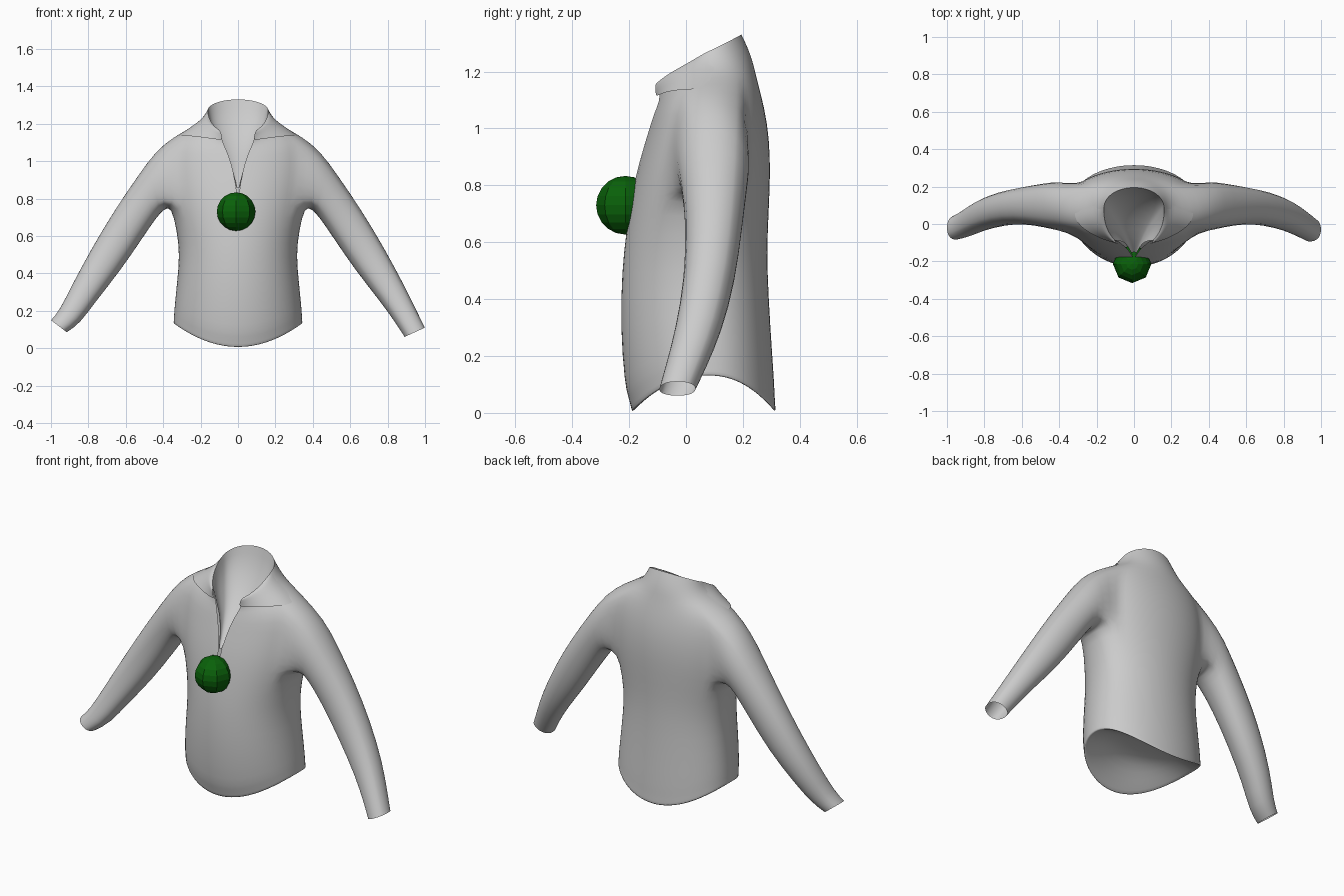
import bpy, bmesh, math
from mathutils import Vector

if "Cube" in bpy.data.objects:
    bpy.data.objects.remove(bpy.data.objects["Cube"])

N = 40  # columns round the body, starting and ending at the front seam


def material(name, rgb):
    m = bpy.data.materials.new(name)
    m.diffuse_color = (*rgb, 1)
    m.use_nodes = True
    m.node_tree.nodes["Principled BSDF"].inputs["Base Color"].default_value = m.diffuse_color
    return m


grey = material("grey_cloth", (0.6, 0.6, 0.6))
green = material("dark_green", (0.003, 0.12, 0.003))


def ring(bm, a, yf, yb, zf, zs, zb, gap, power=2, yc=0.08):
    """Oval row: half width, front/back y, front/side/back z, half gap at the front."""
    d = math.asin(gap / a)
    row = []
    for j in range(N + 1):
        p = d + (2 * math.pi - 2 * d) * j / N
        c = math.cos(p)
        ye, ze = (yf, zf) if c > 0 else (yb, zb)
        row.append(bm.verts.new((a * math.sin(p),
                                 yc + (ye - yc) * abs(c) ** 0.92,
                                 zs + (ze - zs) * abs(c) ** power)))
    return row


def skin(bm, rows, columns=range(N)):
    for low, high in zip(rows, rows[1:]):
        for j in columns:
            bm.faces.new((low[j], low[j + 1], high[j + 1], high[j]))


def finish(bm, name, mat, smooth=True):
    bmesh.ops.remove_doubles(bm, verts=bm.verts[:], dist=0.0005)
    loose = [v for v in bm.verts if not v.link_faces]
    bmesh.ops.delete(bm, geom=loose, context='VERTS')
    bmesh.ops.recalc_face_normals(bm, faces=bm.faces[:])
    for f in bm.faces:
        f.smooth = smooth
    me = bpy.data.meshes.new(name)
    bm.to_mesh(me)
    bm.free()
    me.materials.append(mat)
    ob = bpy.data.objects.new(name, me)
    bpy.context.collection.objects.link(ob)
    if smooth:
        s = ob.modifiers.new("soften", 'SUBSURF')
        s.levels = s.render_levels = 1
    return ob


# Shirt body, from the curved hem up to the standing collar, slit at the front
collar_rows = [
    (.25, -.1, .245, 1.09, 1.18, 1.19, .08),
    (.205, -.112, .235, 1.105, 1.215, 1.235, .088),
    (.178, -.122, .217, 1.122, 1.245, 1.285, .095, 1.4),
    (.162, -.132, .195, 1.137, 1.272, 1.33, .098, 1),
]
body_rows = [
    (.346, -.19, .316, 0, .13, 0, 0),
    (.345, -.194, .315, .02, .145, .02, 0),
    (.343, -.205, .312, .06, .175, .06, 0),
    (.341, -.216, .311, .1, .21, .1, 0),
    (.328, -.232, .297, .3, .34, .3, 0),
    (.312, -.226, .286, .5, .5, .5, 0),
    (.328, -.212, .287, .63, .63, .63, 0),
    (.358, -.19, .295, .77, .76, .78, 0),
    (.375, -.165, .297, .88, .87, .9, .012),
    (.375, -.132, .287, .99, 1.01, 1.02, .035),
    (.345, -.115, .264, 1.05, 1.13, 1.12, .06),
] + collar_rows
bm = bmesh.new()
rows = [ring(bm, *r) for r in body_rows]
ARM_LOW, ARM_TOP = 7, 10
holes = [(6, 14), (N - 14, N - 6)]
arm_columns = {j for lo, hi in holes for j in range(lo, hi)}
skin(bm, rows[:ARM_LOW + 1])
skin(bm, rows[ARM_LOW:ARM_TOP + 1], [j for j in range(N) if j not in arm_columns])
skin(bm, rows[ARM_TOP:])

# Shallow dome closing the body inside the hem
centre = Vector((0, .065, .17))
dome = [rows[0]]
for s in (.95, .8, .55, .28):
    dome.append([])
    for v in rows[0]:
        p = centre.lerp(v.co, s)
        p.z = v.co.z + (centre.z - v.co.z) * min(1, 1.9 * (1 - s))
        dome[-1].append(bm.verts.new(p))
skin(bm, dome)
tip = bm.verts.new(centre)
for j in range(N):
    bm.faces.new((dome[-1][j], dome[-1][j + 1], tip))

# Sleeves grow out of the armholes: upper x,z / lower x,z / centre y / half depth
sleeve = [
    (.44, 1.055, .395, .74, .097, .138),
    (.53, .93, .43, .705, .10, .125),
    (.66, .74, .505, .595, .10, .106),
    (.78, .54, .63, .41, .085, .096),
    (.89, .335, .76, .25, .045, .087),
    (.955, .2, .845, .13, 0, .076),
]
cuffs = {1: (1.0, .11, .89, .06, -.03, .068), -1: (1.0, .15, .915, .085, -.02, .068)}
for side, (lo, hi) in zip((1, -1), holes):
    loop = [rows[ARM_LOW][j] for j in range(lo, hi)]
    loop += [rows[i][hi] for i in range(ARM_LOW, ARM_TOP)]
    loop += [rows[ARM_TOP][j] for j in range(hi, lo, -1)]
    loop += [rows[i][lo] for i in range(ARM_TOP, ARM_LOW, -1)]
    angles = [math.atan2((v.co.z - .94) / .19, (v.co.y - .08) / .135) for v in loop]
    previous = loop
    for ux, uz, lx, lz, yc, ry in sleeve + [cuffs[side]]:
        upper, lower = Vector((side * ux, yc, uz)), Vector((side * lx, yc, lz))
        mid, up = (upper + lower) / 2, (upper - lower) / 2
        new = [bm.verts.new(mid + up * math.sin(t) + Vector((0, ry * math.cos(t), 0)))
               for t in angles]
        for k in range(len(loop)):
            n = (k + 1) % len(loop)
            bm.faces.new((previous[k], previous[n], new[n], new[k]))
        previous = new
finish(bm, "shirt", grey)

# Inner neck lining, scooping from the collar down to the end of the slit
bm = bmesh.new()
lining_rows = [
    collar_rows[-1],
    (.15, -.125, .172, 1.1, 1.21, 1.24, .09, 1),
    (.12, -.12, .115, 1.07, 1.12, 1.13, .075, 1, .03),
    (.07, -.12, .03, 1.0, 1.02, 1.03, .045, 1, -.03),
    (.03, -.15, -.08, .92, .93, .94, .018, 1, -.11),
    (.012, -.168, -.15, .86, .86, .86, .006, 1, -.16),
]
skin(bm, [ring(bm, *r) for r in lining_rows])
finish(bm, "neck_lining", grey)

# Collar flaps lying on the chest, lifted at the slit and sinking into the shoulders
FLAP = 9
bm = bmesh.new()
shoulder = ring(bm, *body_rows[ARM_TOP])
rows = [ring(bm, *r) for r in collar_rows]
for k, row in enumerate(rows):
    for j, v in enumerate(row):
        t = min(j, N - j) / FLAP
        if k == 0:
            v.co = v.co.lerp(shoulder[j].co, min(.75, t))
        if k < 3:
            lift = .014 - .018 * t ** 2
            v.co += Vector((0, -lift, lift))
skin(bm, rows, [*range(FLAP), *range(N - FLAP, N)])
finish(bm, "collar_flaps", grey)

# Faceted ball at the bottom of the neck slit
bm = bmesh.new()
bmesh.ops.create_uvsphere(bm, u_segments=8, v_segments=10, radius=.103)
ball = finish(bm, "chest_ball", green, smooth=False)
ball.location = (-.01, -.213, .73)
